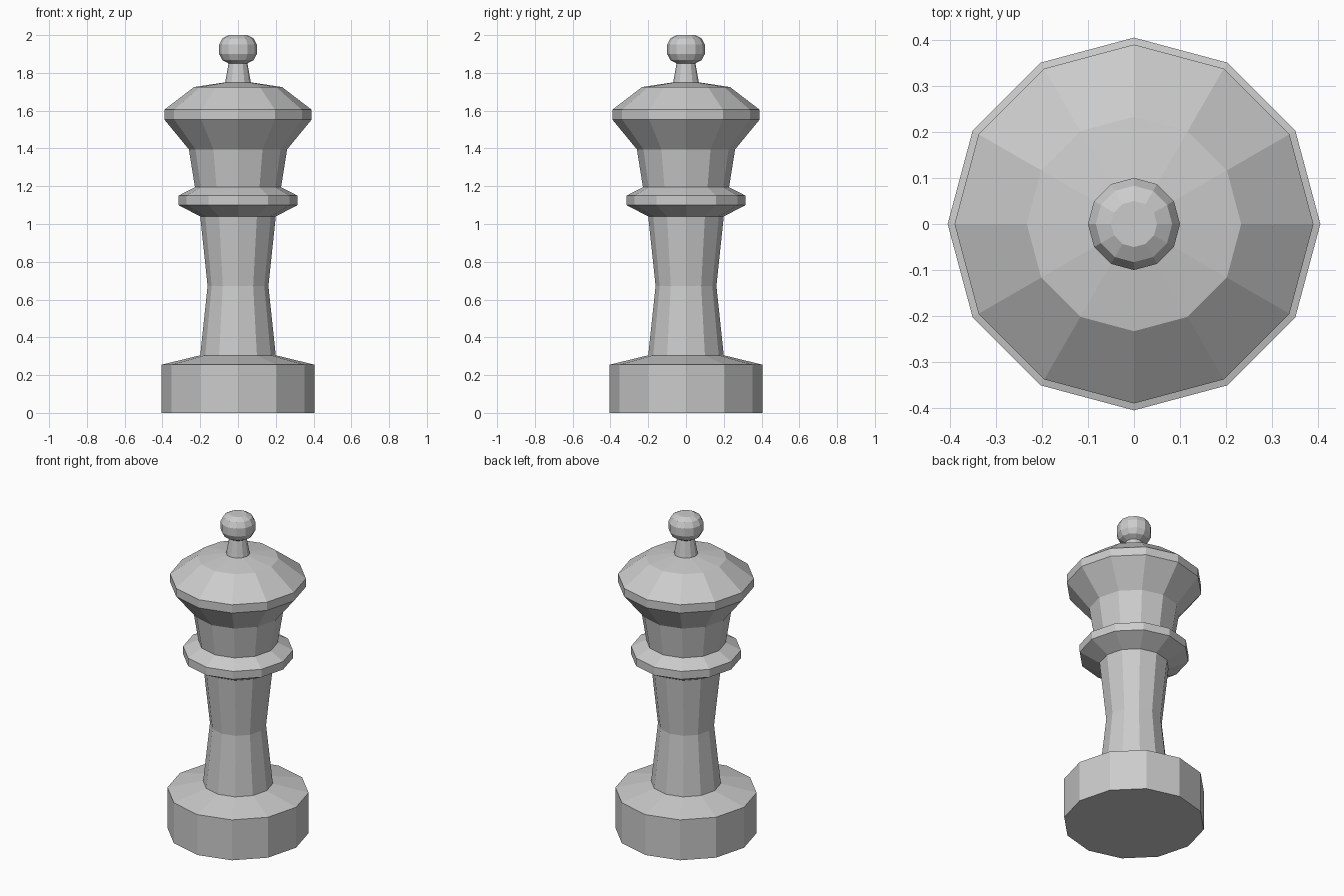
import bpy
import bmesh
from math import cos, sin, tau

SIDES = 12

default = bpy.data.objects.get("Cube")
if default:
    bpy.data.objects.remove(default, do_unlink=True)

grey = bpy.data.materials.new("plain_grey")
grey.use_nodes = True
colour = (0.6, 0.6, 0.6, 1.0)
grey.diffuse_color = colour
grey.node_tree.nodes["Principled BSDF"].inputs["Base Color"].default_value = colour


def turn(name, profile, cap_bottom=False, cap_top=False):
    """Turn a (radius, height) profile around the z axis as flat facets."""
    bm = bmesh.new()
    rings = []
    for r, z in profile:
        rings.append([bm.verts.new((r * cos(tau * i / SIDES), r * sin(tau * i / SIDES), z))
                      for i in range(SIDES)])
    for low, high in zip(rings, rings[1:]):
        for i in range(SIDES):
            j = (i + 1) % SIDES
            bm.faces.new((low[i], low[j], high[j], high[i]))
    if cap_bottom:
        bm.faces.new(rings[0][::-1])
    if cap_top:
        bm.faces.new(rings[-1])
    mesh = bpy.data.meshes.new(name)
    bm.to_mesh(mesh)
    bm.free()
    mesh.materials.append(grey)
    obj = bpy.data.objects.new(name, mesh)
    bpy.context.collection.objects.link(obj)
    return obj


# Foot with a sloping shoulder
turn("base", [(0.405, 0), (0.405, 0.255), (0.2, 0.305)], cap_bottom=True)

# Waisted column
turn("shaft", [(0.2, 0.305), (0.161, 0.672), (0.2, 1.04)])

# Ring around the neck
turn("collar", [(0.2, 1.04), (0.315, 1.1), (0.315, 1.15), (0.228, 1.195)])

# Flared head with a shallow domed top
turn("head", [(0.228, 1.195), (0.26, 1.395), (0.39, 1.553), (0.39, 1.605),
              (0.233, 1.725), (0.068, 1.75)])

# Tapered stem and ball on top
turn("finial_stem", [(0.068, 1.75), (0.05, 1.85)])
turn("finial_ball", [(0.05, 1.85), (0.083, 1.868), (0.1, 1.9), (0.1, 1.95),
                     (0.083, 1.982), (0.05, 2.0)], cap_top=True)
